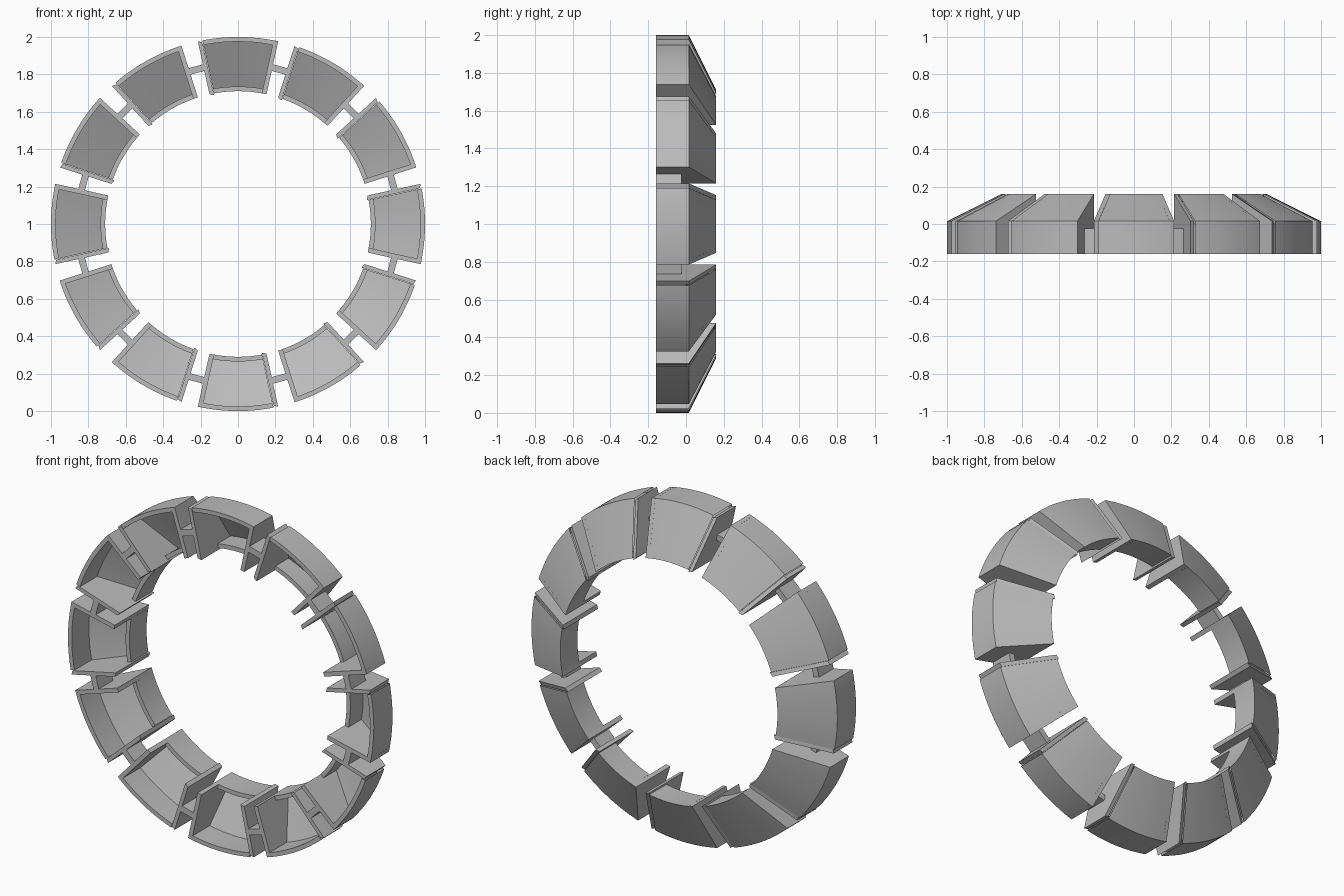
import bpy, bmesh
from math import sin, cos, asin, radians, pi
from mathutils import Matrix, Vector

if "Cube" in bpy.data.objects:
    bpy.data.objects.remove(bpy.data.objects["Cube"], do_unlink=True)

COUNT = 12
HALF = radians(12.4)          # half the angle one segment covers
WALL = 0.025
STEPS = 16
R_OUT, R_IN = 1.0, 0.71
FRONT, SHOULDER, BACK, LIP = -0.16, 0.015, 0.16, 0.0

grey = bpy.data.materials.new("grey")
grey.use_nodes = True
colour = (0.5, 0.5, 0.5, 1)
grey.diffuse_color = colour
grey.node_tree.nodes["Principled BSDF"].inputs["Base Color"].default_value = colour


def polar(r, y, angle):
    """Point on the ring, angle measured from the top."""
    return Vector((r * sin(angle), y, r * cos(angle)))


def finish(bm, name, angle):
    bmesh.ops.recalc_face_normals(bm, faces=bm.faces)
    mesh = bpy.data.meshes.new(name)
    bm.to_mesh(mesh)
    bm.free()
    mesh.materials.append(grey)
    obj = bpy.data.objects.new(name, mesh)
    bpy.context.collection.objects.link(obj)
    obj.matrix_world = Matrix.Translation((0, 0, 1)) @ Matrix.Rotation(angle, 4, 'Y')
    bpy.ops.object.select_all(action='DESELECT')
    obj.select_set(True)
    bpy.context.view_layer.objects.active = obj
    bpy.ops.object.shade_smooth_by_angle(angle=radians(30))


def add_channel(bm):
    """Curved outer wall, sloping back and short inner wall, open to the front."""
    profile = [(R_OUT, FRONT), (R_OUT, SHOULDER), (R_IN, BACK), (R_IN, LIP),
               (R_IN + WALL, LIP), (R_IN + WALL, BACK - 0.04),
               (R_OUT - WALL, SHOULDER - 0.015), (R_OUT - WALL, FRONT)]
    rows = []
    for r, y in profile:
        reach = HALF - asin(WALL / r)
        rows.append([bm.verts.new(polar(r, y, reach * (2 * i / STEPS - 1)))
                     for i in range(STEPS + 1)])
    for a, b in zip(rows, rows[1:] + rows[:1]):
        for i in range(STEPS):
            bm.faces.new((a[i], a[i + 1], b[i + 1], b[i]))


def add_end_plate(bm, side):
    """Flat full-depth plate closing one end of the channel."""
    outline = [(R_OUT, FRONT), (R_OUT, SHOULDER), (R_IN, BACK), (R_IN, FRONT)]
    inward = Vector((cos(HALF), 0, -sin(HALF) * side)) * -WALL
    inward.x *= side
    outer = [bm.verts.new(polar(r, y, side * HALF)) for r, y in outline]
    inner = [bm.verts.new(v.co + inward) for v in outer]
    bm.faces.new(outer)
    bm.faces.new(inner)
    for i in range(4):
        j = (i + 1) % 4
        bm.faces.new((outer[i], outer[j], inner[j], inner[i]))


for n in range(COUNT):
    angle = n * 2 * pi / COUNT
    # Hollow segment
    bm = bmesh.new()
    add_channel(bm)
    for side in (-1, 1):
        add_end_plate(bm, side)
    finish(bm, f"segment_{n + 1}", angle)

    # Link bar bridging the gap to the next segment
    bm = bmesh.new()
    bmesh.ops.create_cube(bm, size=1, matrix=Matrix.Translation((0, -0.0925, 0.855))
                          @ Matrix.Diagonal((0.085, 0.135, 0.036, 1)))
    finish(bm, f"link_bar_{n + 1}", angle + pi / COUNT)
